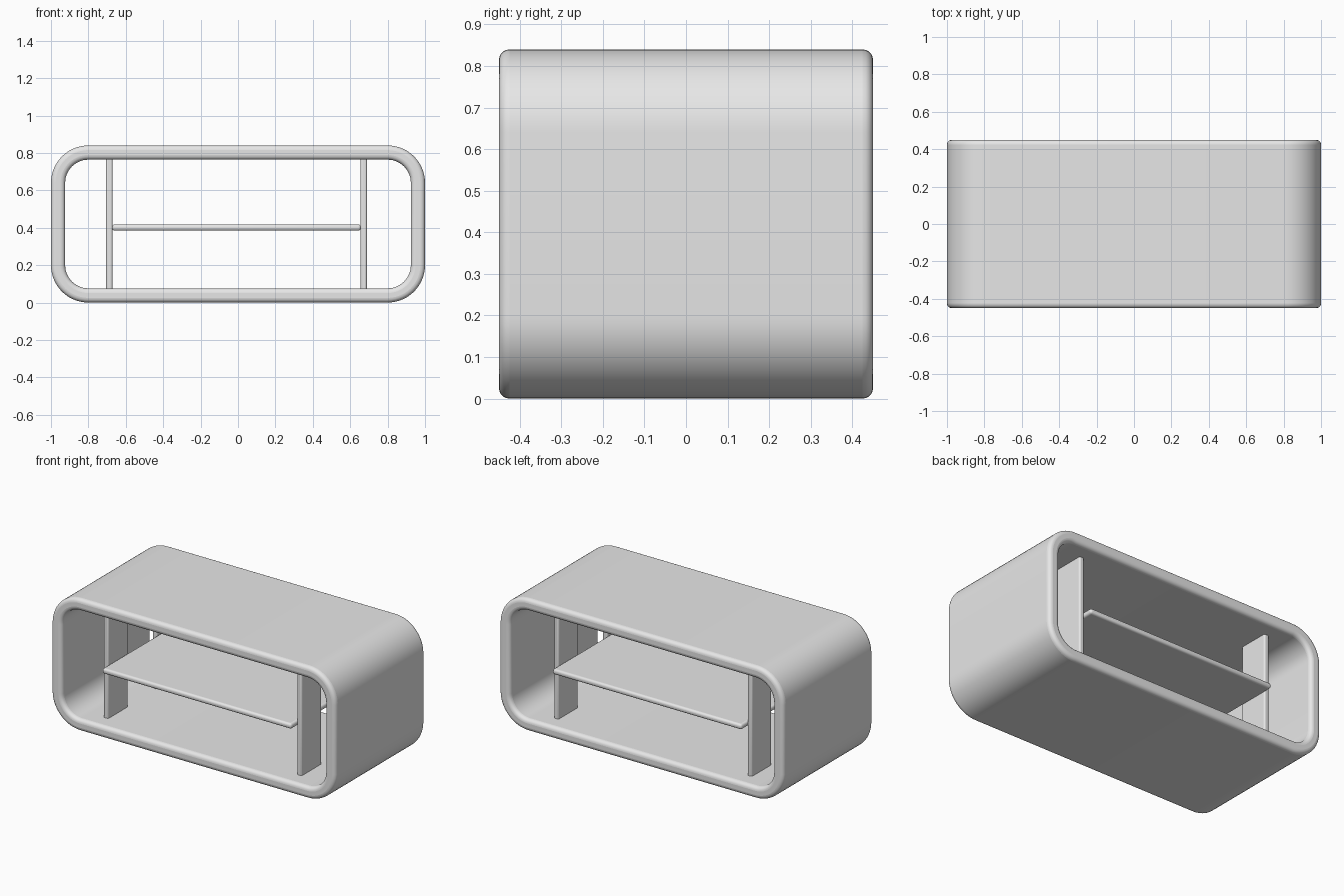
import bpy, bmesh
from math import sin, cos, pi, radians

cube = bpy.data.objects.get("Cube")
if cube:
    bpy.data.objects.remove(cube, do_unlink=True)

WIDTH, DEPTH, HEIGHT = 2.0, 0.9, 0.84
WALL, RADIUS = 0.076, 0.2

grey = bpy.data.materials.new("plain grey")
grey.use_nodes = True
colour = (0.8, 0.8, 0.8, 1)
grey.diffuse_color = colour
grey.node_tree.nodes["Principled BSDF"].inputs["Base Color"].default_value = colour


def finish(name, bm, bevel, segments):
    """Turn a bmesh into a rounded, smooth-shaded object."""
    bmesh.ops.recalc_face_normals(bm, faces=bm.faces)
    mesh = bpy.data.meshes.new(name)
    bm.to_mesh(mesh)
    bm.free()
    obj = bpy.data.objects.new(name, mesh)
    bpy.context.collection.objects.link(obj)
    mesh.materials.append(grey)
    mod = obj.modifiers.new("rounded edges", "BEVEL")
    mod.width = bevel
    mod.segments = segments
    mod.limit_method = "ANGLE"
    mod.angle_limit = radians(40)
    mod.use_clamp_overlap = False
    bpy.ops.object.select_all(action="DESELECT")
    obj.select_set(True)
    bpy.context.view_layer.objects.active = obj
    bpy.ops.object.shade_smooth_by_angle(angle=radians(35))
    return obj


def rounded_rect(inset, steps=14):
    """Outline of the shell, moved inwards by inset."""
    r = RADIUS - inset
    cx, cz = WIDTH / 2 - RADIUS, HEIGHT / 2 - RADIUS
    points = []
    for i, (sx, sz) in enumerate([(1, 1), (-1, 1), (-1, -1), (1, -1)]):
        for k in range(steps + 1):
            a = (i + k / steps) * pi / 2
            points.append((sx * cx + r * cos(a), HEIGHT / 2 + sz * cz + r * sin(a)))
    return points


def box(name, x, y, z, bevel):
    """Box spanning the given (low, high) ranges."""
    bm = bmesh.new()
    bmesh.ops.create_cube(bm, size=1)
    for v in bm.verts:
        v.co = [r[0] if c < 0 else r[1] for c, r in zip(v.co, (x, y, z))]
    return finish(name, bm, bevel, 4)


# Open rounded tube forming the outer shell
bm = bmesh.new()
rings = [[bm.verts.new((x, y, z)) for x, z in rounded_rect(inset)]
         for inset, y in ((0, -DEPTH / 2), (0, DEPTH / 2), (WALL, DEPTH / 2), (WALL, -DEPTH / 2))]
n = len(rings[0])
for a, b in zip(rings, rings[1:] + rings[:1]):
    for i in range(n):
        j = (i + 1) % n
        bm.faces.new((a[i], a[j], b[j], b[i]))
finish("outer_shell", bm, 0.025, 5)

# Four upright dividers, front and back on each side
for side, x in (("right", (-0.705, -0.671)), ("left", (0.655, 0.689))):
    for end, y in (("front", (-0.345, -0.145)), ("back", (0.145, 0.345))):
        box(f"{end}_{side}_divider", x, y, (WALL - 0.015, HEIGHT - WALL + 0.015), 0.01)

# Shelf between the dividers
box("shelf", (-0.673, 0.657), (-0.405, 0.405), (0.384, 0.418), 0.014)
